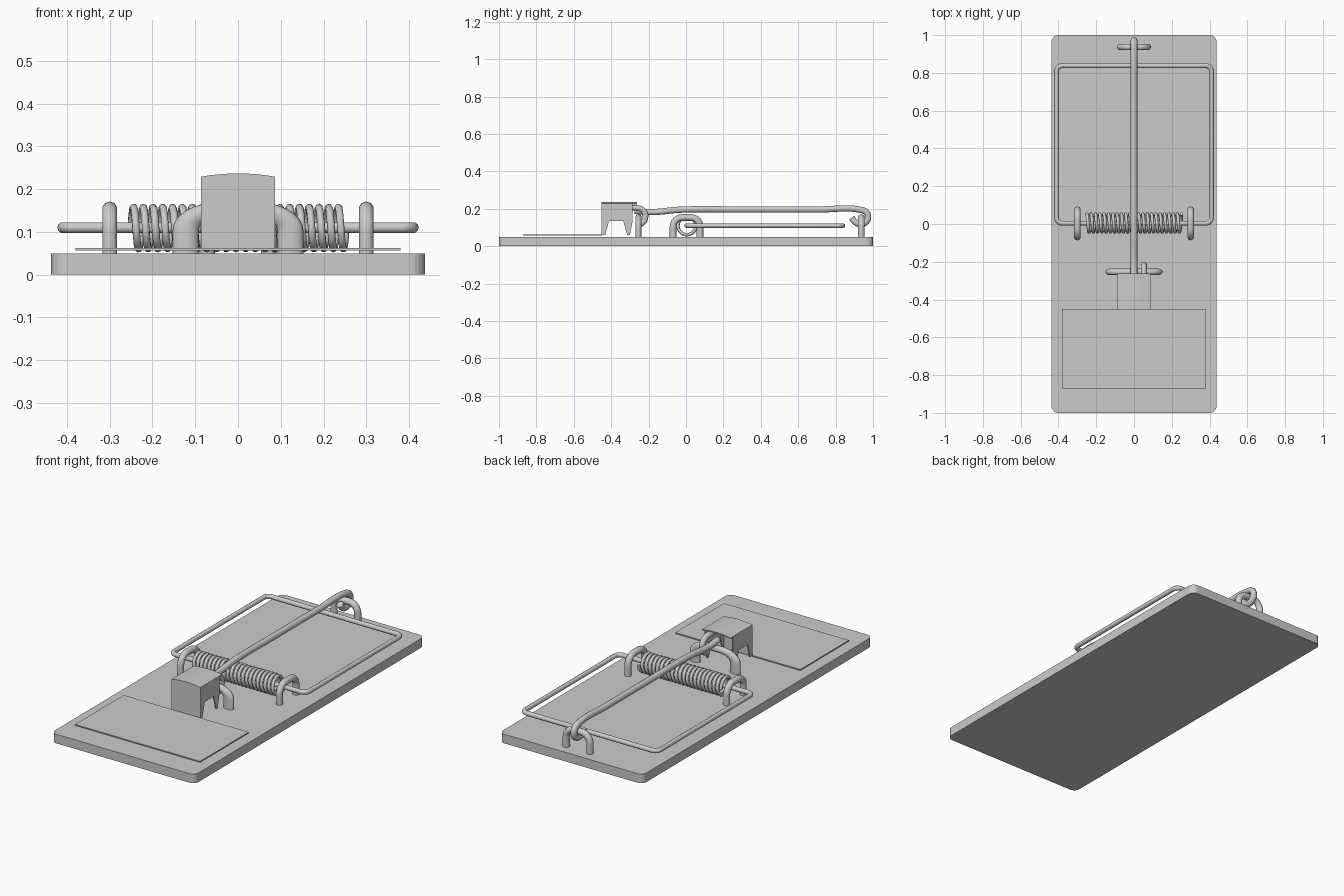
import bpy, bmesh, math
from mathutils import Vector

if "Cube" in bpy.data.objects:
    bpy.data.objects.remove(bpy.data.objects["Cube"])


def fillet(pts, r, closed=False, n=8):
    """Round the corners of a polyline."""
    pts = [Vector(p) for p in pts]
    out = []
    for i, p in enumerate(pts):
        if not closed and i in (0, len(pts) - 1):
            out.append(p)
            continue
        a = p + (pts[i - 1] - p).normalized() * r
        b = p + (pts[(i + 1) % len(pts)] - p).normalized() * r
        c = a + b - p
        for k in range(n + 1):
            t = math.pi / 2 * k / n
            out.append(c + (a - c) * math.cos(t) + (b - c) * math.sin(t))
    return out


def tube(name, pts, r, closed=False, kind='POLY', res=3):
    """Round wire along a path, turned into a mesh."""
    cu = bpy.data.curves.new(name, 'CURVE')
    cu.dimensions = '3D'
    cu.bevel_depth, cu.bevel_resolution, cu.use_fill_caps = r, res, True
    cu.resolution_u = 8
    sp = cu.splines.new(kind)
    if kind == 'BEZIER':
        sp.bezier_points.add(len(pts) - 1)
        for bp, p in zip(sp.bezier_points, pts):
            bp.co = p
            bp.handle_left_type = bp.handle_right_type = 'AUTO'
    else:
        sp.points.add(len(pts) - 1)
        for q, p in zip(sp.points, pts):
            q.co = (*p, 1)
    sp.use_cyclic_u = closed
    ob = bpy.data.objects.new(name, cu)
    bpy.context.collection.objects.link(ob)
    bpy.ops.object.select_all(action='DESELECT')
    ob.select_set(True)
    bpy.context.view_layer.objects.active = ob
    bpy.ops.object.convert(target='MESH')
    ob = bpy.context.object
    bpy.ops.object.shade_smooth_by_angle(angle=math.radians(50))
    return ob


def prism(name, pts, axis, lo, hi):
    """Extrude a 2D outline along an axis (0=x, 1=y, 2=z)."""
    bm = bmesh.new()

    def place(p):
        c = list(p)
        c.insert(axis, lo)
        return c
    face = bm.faces.new([bm.verts.new(place(p)) for p in pts])
    ext = bmesh.ops.extrude_face_region(bm, geom=[face])
    move = Vector((0, 0, 0))
    move[axis] = hi - lo
    bmesh.ops.translate(bm, vec=move, verts=[v for v in ext['geom'] if isinstance(v, bmesh.types.BMVert)])
    bmesh.ops.recalc_face_normals(bm, faces=bm.faces)
    me = bpy.data.meshes.new(name)
    bm.to_mesh(me)
    bm.free()
    ob = bpy.data.objects.new(name, me)
    bpy.context.collection.objects.link(ob)
    return ob


def rect(x0, y0, x1, y1):
    return [(x0, y0), (x1, y0), (x1, y1), (x0, y1)]


# Wooden base with rounded corners, and bait plate
prism('base', fillet(rect(-.437, -1, .437, 1), .035, True, 5), 2, 0, .05)
prism('bait_plate', rect(-.38, -.872, .38, -.45), 2, .056, .062)

# Sheet metal catch: front, arched roof, cut-out sides
arch = [(.087 * t, .237 - .008 * t * t) for t in (-1, -.75, -.4, 0, .4, .75, 1)]
prism('catch_front', [(-.087, .058)] + arch + [(.087, .058)], 1, -.452, -.446)
prism('catch_roof', arch + [(x, z - .006) for x, z in reversed(arch)], 1, -.452, -.262)
side = [(-.45, .06), (-.432, .06), (-.412, .135), (-.335, .135), (-.315, .06),
        (-.30, .06), (-.285, .135), (-.285, .226), (-.45, .226)]
for s, label in ((-1, 'left'), (1, 'right')):
    x = s * .084
    prism('catch_side_' + label, side, 0, x - .003, x + .003)

# Catch hook curling around the front staple
tube('catch_hook', [(.052, y, z) for y, z in (
    (-.31, .205), (-.26, .204), (-.225, .188), (-.217, .155), (-.232, .125), (-.262, .115))],
    .016, kind='BEZIER')

# Staples: one shape, placed and scaled
staple_path = fillet([(-.072, 0, .03), (-.072, 0, .153), (.072, 0, .153), (.072, 0, .03)], .05)
for name, x, y, turn, sx in (('spring_staple_left', -.3, .003, math.pi / 2, 1),
                             ('spring_staple_right', .3, .003, math.pi / 2, 1),
                             ('back_staple', 0, .937, 0, 1),
                             ('front_staple', 0, -.254, 0, 1.7)):
    ob = tube(name, staple_path, .018)
    ob.location = (x, y, 0)
    ob.rotation_euler.z = turn
    ob.scale.x = sx

# Hammer frame
tube('hammer_frame', fillet([(-.41, .004, .11), (.41, .004, .11), (.41, .838, .11), (-.41, .838, .11)],
                            .03, True), .0128, True)

# Coil spring
turns, per = 22, 24
coil = []
for i in range(turns * per + 1):
    a = 2 * math.pi * i / per
    coil.append((-.25 + .502 * i / (turns * per), .005 + .048 * math.cos(a), .109 + .048 * math.sin(a)))
tube('spring', coil, .009, res=2)

# Locking bar with its eye around the back staple
tube('locking_bar', [(0, y, z) for y, z in (
    (-.275, .19), (-.2, .182), (-.03, .195), (.3, .196), (.7, .196), (.93, .195), (.965, .18),
    (.973, .15), (.955, .124), (.925, .119), (.9, .133), (.886, .152))], .0175, kind='BEZIER')
